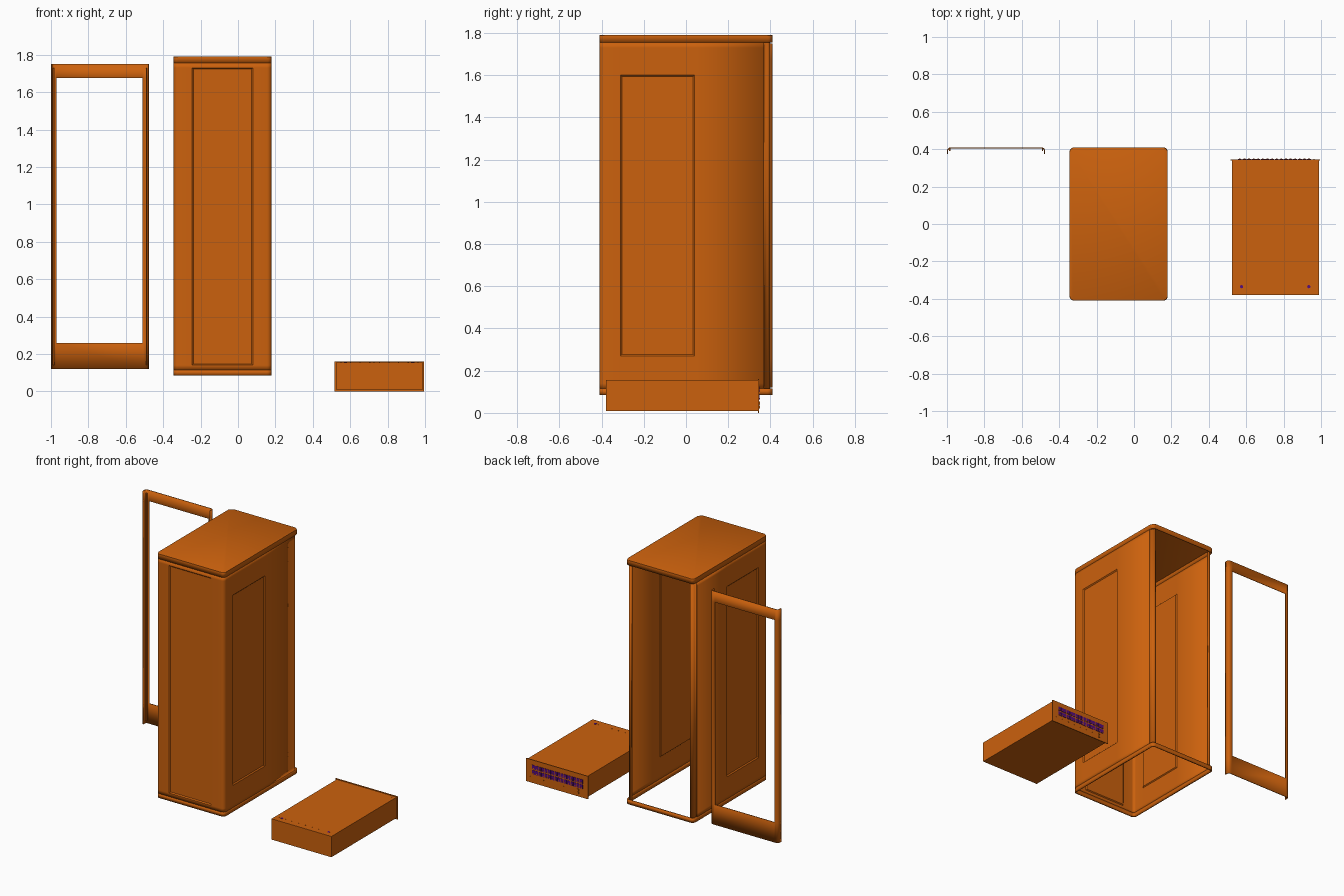
import bpy, bmesh, math

if "Cube" in bpy.data.objects:
    bpy.data.objects.remove(bpy.data.objects["Cube"])


def material(name, rgb):
    m = bpy.data.materials.new(name)
    m.diffuse_color = (*rgb, 1)
    m.use_nodes = True
    m.node_tree.nodes["Principled BSDF"].inputs["Base Color"].default_value = m.diffuse_color
    return m


ORANGE = material("orange_paint", (0.6, 0.12, 0.004))
PURPLE = material("purple_plastic", (0.09, 0.004, 0.2))


def finish(name, bm, mat, thickness=0):
    me = bpy.data.meshes.new(name)
    bm.to_mesh(me)
    bm.free()
    ob = bpy.data.objects.new(name, me)
    bpy.context.collection.objects.link(ob)
    me.materials.append(mat)
    if thickness:
        mod = ob.modifiers.new("thickness", 'SOLIDIFY')
        mod.thickness = thickness
        mod.offset = -1
    bpy.context.view_layer.objects.active = ob
    ob.select_set(True)
    bpy.ops.object.shade_smooth_by_angle(angle=math.radians(30))
    ob.select_set(False)
    return ob


def add_box(bm, lo, hi):
    vs = bmesh.ops.create_cube(bm, size=1)['verts']
    for v in vs:
        for i in range(3):
            v.co[i] = lo[i] + (v.co[i] + 0.5) * (hi[i] - lo[i])


def boxes(name, spans, mat=ORANGE):
    bm = bmesh.new()
    for lo, hi in spans:
        add_box(bm, lo, hi)
    return finish(name, bm, mat)


def arc(cx, cy, r, a0, a1, n=5):
    return [(cx + r * math.cos(math.radians(a0 + (a1 - a0) * i / n)),
             cy + r * math.sin(math.radians(a0 + (a1 - a0) * i / n))) for i in range(n + 1)]


def sheet(name, pts, zs, thickness, closed=False, holes=(), recesses=()):
    """Sheet metal: a plan profile raised through z levels, with holes and recessed panels.
    Each region is (x0, x1, y0, y1, z0, z1) tested on face centres."""
    bm = bmesh.new()
    rows = [[bm.verts.new((x, y, z)) for x, y in pts] for z in zs]
    n = len(pts)
    for lower, upper in zip(rows, rows[1:]):
        for i in range(n if closed else n - 1):
            k = (i + 1) % n
            bm.faces.new((lower[i], lower[k], upper[k], upper[i]))
    bm.normal_update()

    def region(b):
        return [f for f in bm.faces
                if all(b[2 * a] <= f.calc_center_median()[a] <= b[2 * a + 1] for a in range(3))]
    for b in recesses:
        bmesh.ops.inset_region(bm, faces=region(b), thickness=0.007, depth=-0.007,
                               use_even_offset=True)
    for b in holes:
        bmesh.ops.delete(bm, geom=region(b), context='FACES')
    return finish(name, bm, ORANGE, thickness)


# Cabinet: rounded plan, open at the back and underneath
X0, X1, Y0, Y1, R = -0.345, 0.18, -0.41, 0.41, 0.025
front_left = arc(X0 + R, Y0 + R, R, 180, 270)
front_right = arc(X1 - R, Y0 + R, R, 270, 360)
back_right = arc(X1 - R, Y1 - R, R, 0, 90)
back_left = arc(X0 + R, Y1 - R, R, 90, 180)
outline = front_left + front_right + back_right + back_left

walls = ([(X0, 0.37), (X0, 0.04), (X0, -0.31)] + front_left + [(-0.245, Y0), (0.08, Y0)]
         + front_right + [(X1, -0.31), (X1, 0.04), (X1, 0.37)])
sheet("cabinet_walls", walls, [0.115, 0.14, 0.27, 1.6, 1.73, 1.755], 0.006,
      recesses=[(-0.245, 0.08, -0.42, -0.40, 0.14, 1.73),
                (X0 - 0.01, X0 + 0.01, -0.31, 0.04, 0.27, 1.6),
                (X1 - 0.01, X1 + 0.01, -0.31, 0.04, 0.27, 1.6)])
sheet("cabinet_bottom_rim", outline, [0.085, 0.115], 0.01, closed=True)

# Lid: shallow cap with a softened top edge
bm = bmesh.new()
cap = bm.faces.new([bm.verts.new((x, y, 1.79)) for x, y in outline])
low = [bm.verts.new((x, y, 1.755)) for x, y in outline]
top = list(cap.verts)
for i in range(len(top)):
    k = (i + 1) % len(top)
    bm.faces.new((low[i], low[k], top[k], top[i]))
bmesh.ops.bevel(bm, geom=list(cap.edges), offset=0.006, segments=2, profile=0.5, affect='EDGES')
finish("cabinet_lid", bm, ORANGE, 0.006)

# Stepped rear posts, set in so the door frame can wrap round them
post = [(X1, 0.365), (X1 - 0.009, 0.37), (X1 - 0.009, 0.385), (X1 - 0.022, 0.399), (X1 - 0.035, 0.399),
        (X1 - 0.035, 0.385)]
sheet("rear_post_right", post, [0.11, 1.757], 0.004)
sheet("rear_post_left", [(X0 + X1 - x, y) for x, y in reversed(post)], [0.11, 1.757], 0.004)

# Door frame: bent sheet with one large opening
DX0, DX1 = -1.0, -0.475
door = ([(DX1, 0.375)] + arc(DX1 - 0.02, 0.39, 0.02, 0, 90) + [(-0.51, 0.41), (-0.97, 0.41)]
        + arc(DX0 + 0.02, 0.39, 0.02, 90, 180) + [(DX0, 0.375)])
sheet("door_frame", door, [0.12, 0.26, 1.675, 1.75], 0.006,
      holes=[(-0.9, -0.6, 0.4, 0.42, 0.26, 1.675)])
boxes("door_stiffeners", [((x, 0.39, 0.14), (x + 0.006, 0.405, 1.73)) for x in (-0.988, -0.493)])

# Server unit
boxes("server_case", [((0.525, -0.38, 0.01), (0.988, 0.342, 0.155))])
boxes("server_face_plate", [((0.515, 0.340, 0.0), (0.995, 0.346, 0.16))])

# Two rows of drive carriers, each with a small latch
carriers, latches = [], []
for z in (0.062, 0.098):
    for i in range(16):
        x = 0.555 + i * 0.0247
        carriers.append(((x, 0.343, z), (x + 0.021, 0.348, z + 0.028)))
        latches.append(((x + 0.006, 0.345, z + 0.004), (x + 0.015, 0.3495, z + 0.009)))
boxes("drive_carriers", carriers, PURPLE)
boxes("carrier_latches", latches)
boxes("face_switches", [((0.585, 0.345, 0.02), (0.597, 0.351, 0.034)),
                        ((0.585, 0.345, 0.04), (0.597, 0.351, 0.054))])


# Screw heads along the case top and across the face plate
def studs(name, places, radius, height, mat=ORANGE, facing_back=False):
    bm = bmesh.new()
    for p in places:
        made = bmesh.ops.create_cone(bm, cap_ends=True, segments=8, radius1=radius,
                                     radius2=radius, depth=height)['verts']
        for v in made:
            if facing_back:
                v.co = (v.co.x, v.co.z, -v.co.y)
            v.co = (v.co.x + p[0], v.co.y + p[1], v.co.z + p[2])
    return finish(name, bm, mat)


xs = [0.55 + i * 0.0515 for i in range(9)]
studs("case_screws", [(x, y, 0.155) for x in xs for y in (-0.335, 0.32)] + [(0.728, -0.14, 0.155)],
      0.003, 0.002)
studs("face_screws", [(x, 0.346, 0.04) for x in xs[2:]], 0.003, 0.004, facing_back=True)
studs("case_fasteners", [(x, -0.335, 0.155) for x in (0.575, 0.935)], 0.009, 0.003, PURPLE)
